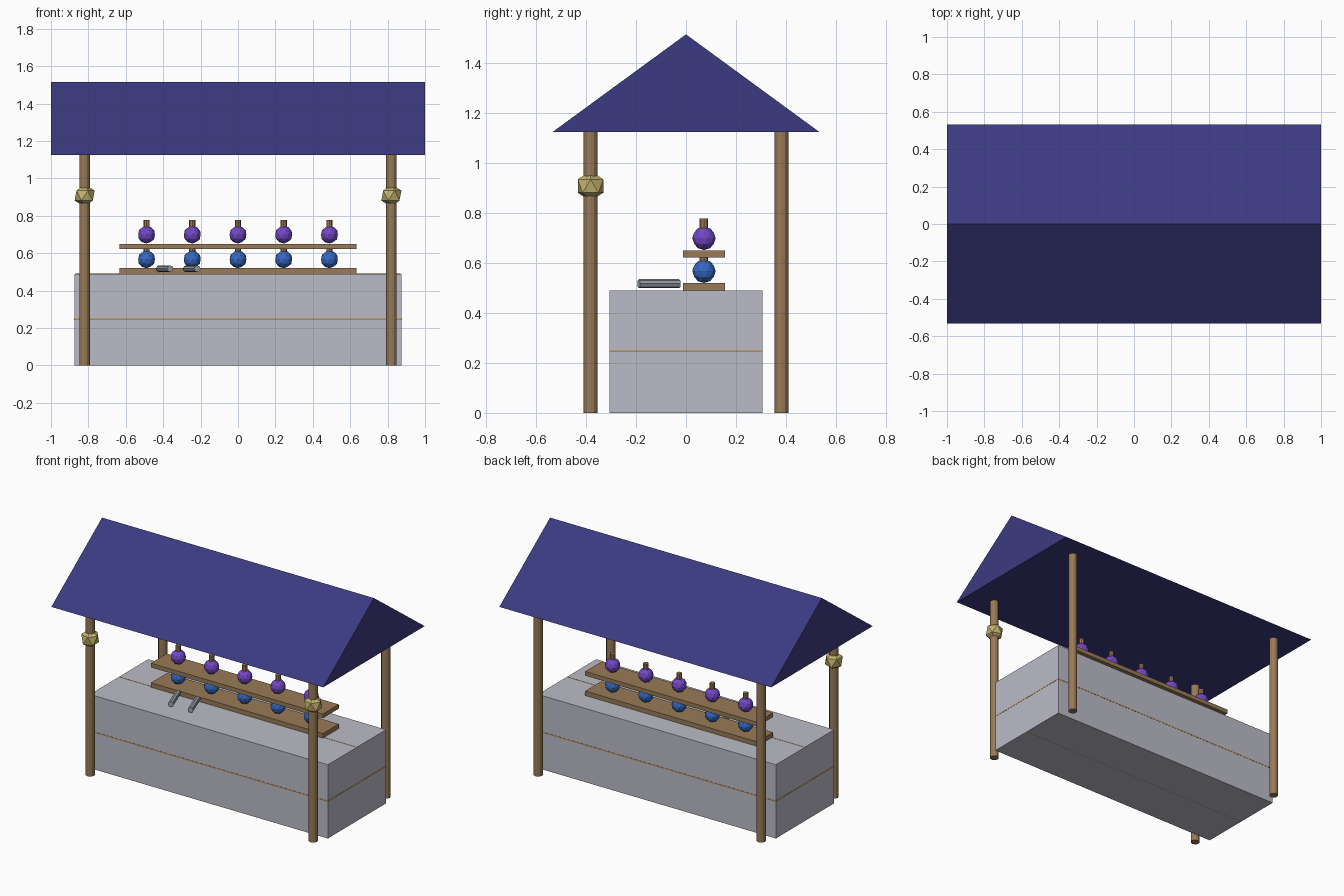
import bpy, bmesh, math
from mathutils import Matrix

if "Cube" in bpy.data.objects:
    bpy.data.objects.remove(bpy.data.objects["Cube"])


def material(name, r, g, b):
    m = bpy.data.materials.new(name)
    m.diffuse_color = (r, g, b, 1)
    m.use_nodes = True
    m.node_tree.nodes["Principled BSDF"].inputs["Base Color"].default_value = m.diffuse_color
    return m


ROOF = material("navy canopy", 0.045, 0.042, 0.22)
STONE = material("pale grey counter", 0.50, 0.50, 0.58)
WOOD = material("brown wood", 0.32, 0.195, 0.095)
TRIM = material("ochre trim", 0.45, 0.25, 0.07)
GOLD = material("gold lantern", 0.55, 0.45, 0.15)
BLUE = material("blue potion", 0.035, 0.14, 0.55)
PURPLE = material("purple potion", 0.17, 0.065, 0.56)
STEEL = material("grey scroll", 0.33, 0.35, 0.40)


def finish(bm, name, mat):
    bmesh.ops.recalc_face_normals(bm, faces=bm.faces)
    mesh = bpy.data.meshes.new(name)
    bm.to_mesh(mesh)
    bm.free()
    mesh.materials.append(mat)
    ob = bpy.data.objects.new(name, mesh)
    bpy.context.collection.objects.link(ob)
    return ob


def box(name, mat, size, centre):
    bm = bmesh.new()
    bmesh.ops.create_cube(bm, size=1, matrix=Matrix.Translation(centre) @ Matrix.Diagonal((*size, 1)))
    return finish(bm, name, mat)


def cylinder(name, mat, radius, length, centre, sides, rot=Matrix()):
    bm = bmesh.new()
    bmesh.ops.create_cone(bm, cap_ends=True, segments=sides, radius1=radius, radius2=radius,
                          depth=length, matrix=Matrix.Translation(centre) @ rot)
    return finish(bm, name, mat)


def ball(name, mat, radius, centre, detail):
    bm = bmesh.new()
    bmesh.ops.create_icosphere(bm, subdivisions=detail, radius=radius,
                               matrix=Matrix.Translation(centre))
    return finish(bm, name, mat)


# Canopy: closed triangular prism extruded along x
bm = bmesh.new()
gable = bm.faces.new([bm.verts.new((-1, y, z)) for y, z in ((-0.533, 1.125), (0.533, 1.125), (0, 1.515))])
ext = bmesh.ops.extrude_face_region(bm, geom=[gable], use_keep_orig=True)
bmesh.ops.translate(bm, vec=(2, 0, 0),
                    verts=[v for v in ext["geom"] if isinstance(v, bmesh.types.BMVert)])
finish(bm, "canopy_roof", ROOF)

# Posts, with faceted lanterns on the two front ones
for sx, side in ((-1, "left"), (1, "right")):
    for sy, end in ((-1, "front"), (1, "back")):
        cylinder(f"{end}_{side}_post", WOOD, 0.028, 1.13, (sx * 0.82, sy * 0.382, 0.565), 12)
    ball(f"{side}_lantern", GOLD, 0.06, (sx * 0.82, -0.382, 0.908), 1)

# Counter with hairline trim around the middle and along the centre
box("counter", STONE, (1.75, 0.612, 0.49), (0, 0, 0.245))
box("counter_side_trim", TRIM, (1.752, 0.614, 0.007), (0, 0, 0.247))
box("counter_centre_trim", TRIM, (1.74, 0.005, 0.491), (0, 0, 0.2455))

# Display shelves
box("lower_shelf", WOOD, (1.265, 0.167, 0.032), (0, 0.072, 0.504))
box("upper_shelf", WOOD, (1.265, 0.167, 0.028), (0, 0.072, 0.636))

# Rows of round bottles with corks
for row, mat, z in (("lower", BLUE, 0.567), ("upper", PURPLE, 0.699)):
    for i in range(5):
        x = (i - 2) * 0.2445
        ball(f"{row}_bottle_{i + 1}", mat, 0.047, (x, 0.072, z), 2)
        cylinder(f"{row}_cork_{i + 1}", WOOD, 0.017, 0.05, (x, 0.072, z + 0.054), 8)

# Scrolls lying on the counter
lying = Matrix.Rotation(math.radians(20), 4, "Z") @ Matrix.Rotation(math.radians(90), 4, "X")
for i, x in enumerate((-0.392, -0.247)):
    cylinder(f"scroll_{i + 1}", STEEL, 0.018, 0.172, (x, -0.108, 0.517), 8, lying)
